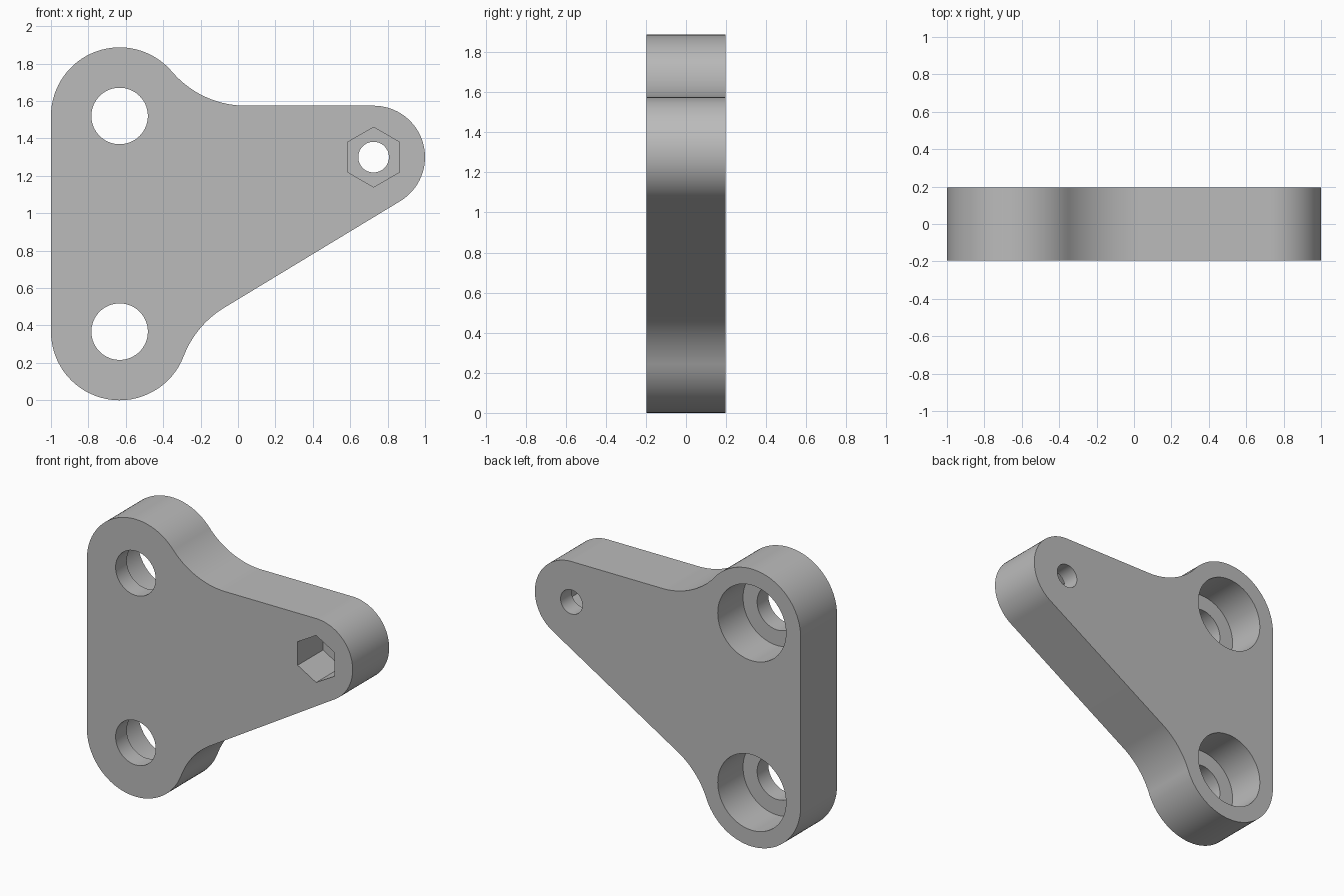
import bpy
import bmesh
from math import acos, asin, atan2, cos, sin, hypot, pi, radians
from mathutils import Vector

cube = bpy.data.objects.get("Cube")
if cube:
    bpy.data.objects.remove(cube, do_unlink=True)

HALF = 0.196          # half the plate thickness
LIP = 0.12            # wall left at the floor of each pocket
BOSS_R, NOSE_R, FILLET_R = 0.367, 0.275, 0.52
LOW = Vector((-0.633, 0.367))
HIGH = Vector((-0.633, 1.52))
NOSE = Vector((0.725, 1.30))
SLOPE = radians(31.2)

grey = bpy.data.materials.new("plain grey")
grey.use_nodes = True
grey.diffuse_color = (0.5, 0.5, 0.5, 1)
grey.node_tree.nodes["Principled BSDF"].inputs["Base Color"].default_value = (0.5, 0.5, 0.5, 1)


def polar(angle):
    return Vector((cos(angle), sin(angle)))


def arc(centre, radius, start, end, steps=32):
    return [centre + radius * polar(start + (end - start) * i / steps)
            for i in range(steps + 1)]


def prism(name, outline, y0, y1):
    """Extrude an x-z outline along y."""
    bm = bmesh.new()
    face = bm.faces.new([bm.verts.new((p.x, y0, p.y)) for p in outline])
    new = bmesh.ops.extrude_face_region(bm, geom=[face])["geom"]
    verts = [v for v in new if isinstance(v, bmesh.types.BMVert)]
    bmesh.ops.translate(bm, verts=verts, vec=(0, y1 - y0, 0))
    bmesh.ops.recalc_face_normals(bm, faces=bm.faces)
    mesh = bpy.data.meshes.new(name)
    bm.to_mesh(mesh)
    bm.free()
    mesh.materials.append(grey)
    obj = bpy.data.objects.new(name, mesh)
    bpy.context.collection.objects.link(obj)
    return obj


def cut(target, centre, radius, y0, y1, sides=64):
    """Bore a round or polygonal hole along y."""
    ring = arc(centre, radius, pi / 2, pi / 2 + 2 * pi, sides)[:-1]
    cutter = prism("hole_cutter", ring, y0, y1)
    cutter.hide_render = True
    mod = target.modifiers.new("hole", "BOOLEAN")
    mod.operation = "DIFFERENCE"
    mod.solver = "EXACT"
    mod.object = cutter
    bpy.ops.object.modifier_apply(modifier=mod.name)
    bpy.data.objects.remove(cutter, do_unlink=True)


# Hollow fillets, tangent to a boss and to a straight edge of the arm
reach = BOSS_R + FILLET_R
top_angle = asin((NOSE.y + NOSE_R + FILLET_R - HIGH.y) / reach)
top_fillet = HIGH + reach * polar(top_angle)

down = polar(SLOPE - pi / 2)
offset = NOSE_R - down.dot(LOW - NOSE)
low_angle = SLOPE - pi / 2 + acos((offset + FILLET_R) / reach)
low_fillet = LOW + reach * polar(low_angle)

# Plate outline, counter-clockwise
outline = (arc(LOW, BOSS_R, pi, 2 * pi + low_angle)
           + arc(low_fillet, FILLET_R, pi + low_angle, pi / 2 + SLOPE)[1:]
           + arc(NOSE, NOSE_R, SLOPE - pi / 2, pi / 2)
           + arc(top_fillet, FILLET_R, 1.5 * pi, pi + top_angle)
           + arc(HIGH, BOSS_R, top_angle, pi)[1:])
plate = prism("bracket_plate", outline, -HALF, HALF)
bpy.context.view_layer.objects.active = plate
plate.select_set(True)

# Bolt holes, counterbored from the back
for boss in (LOW, HIGH):
    cut(plate, boss, 0.257, LIP - HALF, 1)
    cut(plate, boss, 0.151, -1, 0)

# Nut pocket in the front with a small hole through to the back
cut(plate, NOSE, 0.16, -1, HALF - LIP, sides=6)
cut(plate, NOSE, 0.082, 0, 1)

bpy.ops.object.shade_smooth_by_angle(angle=radians(30))
